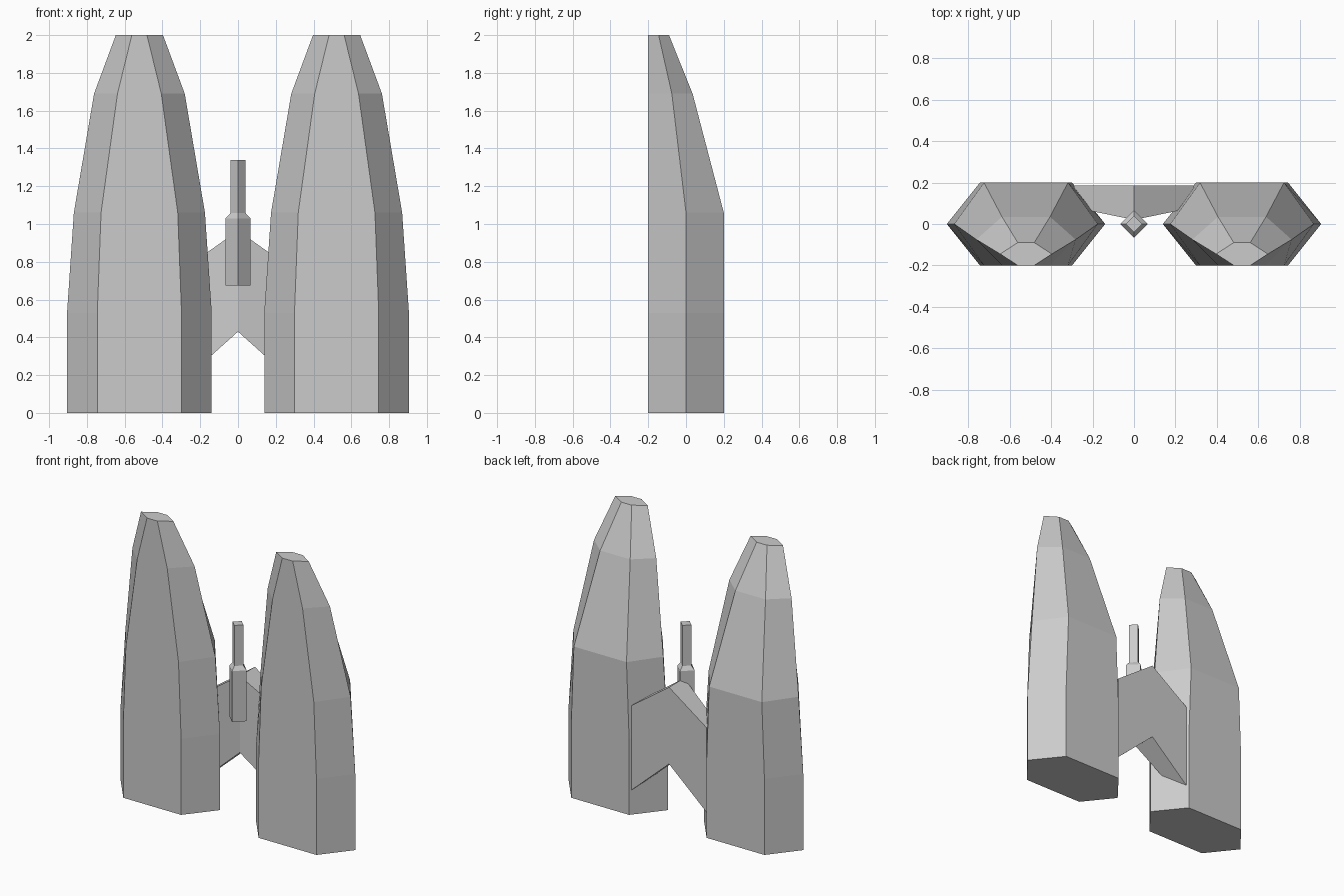
import bpy

if "Cube" in bpy.data.objects:
    bpy.data.objects.remove(bpy.data.objects["Cube"])


def loft(name, rings):
    """Skin equal-sized point rings, bottom to top, and cap both ends."""
    n = len(rings[0])
    verts = [p for ring in rings for p in ring]
    faces = [tuple(reversed(range(n))),
             tuple(range(len(verts) - n, len(verts)))]
    for r in range(len(rings) - 1):
        a, b = r * n, (r + 1) * n
        for i in range(n):
            j = (i + 1) % n
            faces.append((a + i, a + j, b + j, b + i))
    mesh = bpy.data.meshes.new(name)
    mesh.from_pydata(verts, [], faces)
    mesh.update()
    obj = bpy.data.objects.new(name, mesh)
    bpy.context.collection.objects.link(obj)
    return obj


# Hulls: hexagonal sections tapering towards the flat front side
HULL_X, FRONT_Y = 0.522, -0.2
# z, half width at the side edges, half width of front/back, side y, back y
SECTIONS = [
    (0.00, 0.383, 0.223, 0.0, 0.2),
    (0.53, 0.383, 0.223, 0.0, 0.2),
    (1.06, 0.347, 0.203, 0.0, 0.2),
    (1.69, 0.240, 0.116, -0.075, 0.035),
    (2.00, 0.125, 0.040, -0.145, -0.09),
]


def hexagon(cx, z, side, flat, side_y, back_y):
    return [(cx - flat, FRONT_Y, z), (cx + flat, FRONT_Y, z),
            (cx + side, side_y, z), (cx + flat, back_y, z),
            (cx - flat, back_y, z), (cx - side, side_y, z)]


for label, sign in (("left", -1), ("right", 1)):
    loft(label + "_hull", [hexagon(sign * HULL_X, *s) for s in SECTIONS])

# Chevron bridge between the hulls: x, front y, bottom z, top z
BACK_Y = 0.187
STATIONS = [(-0.29, 0.08, 0.17, 0.76), (0, 0.02, 0.43, 0.965),
            (0.29, 0.08, 0.17, 0.76)]
loft("connecting_bridge", [
    [(x, front, low), (x, BACK_Y, low), (x, BACK_Y, high), (x, front, high)]
    for x, front, low, high in STATIONS])


# Centre gun: square sections turned 45 degrees
def diamond(r, z):
    return [(r, 0, z), (0, r, z), (-r, 0, z), (0, -r, z)]


loft("gun_body", [diamond(0.066, 0.675), diamond(0.066, 1.03),
                  diamond(0.041, 1.057)])
loft("gun_barrel", [diamond(0.041, 1.057), diamond(0.041, 1.34)])
